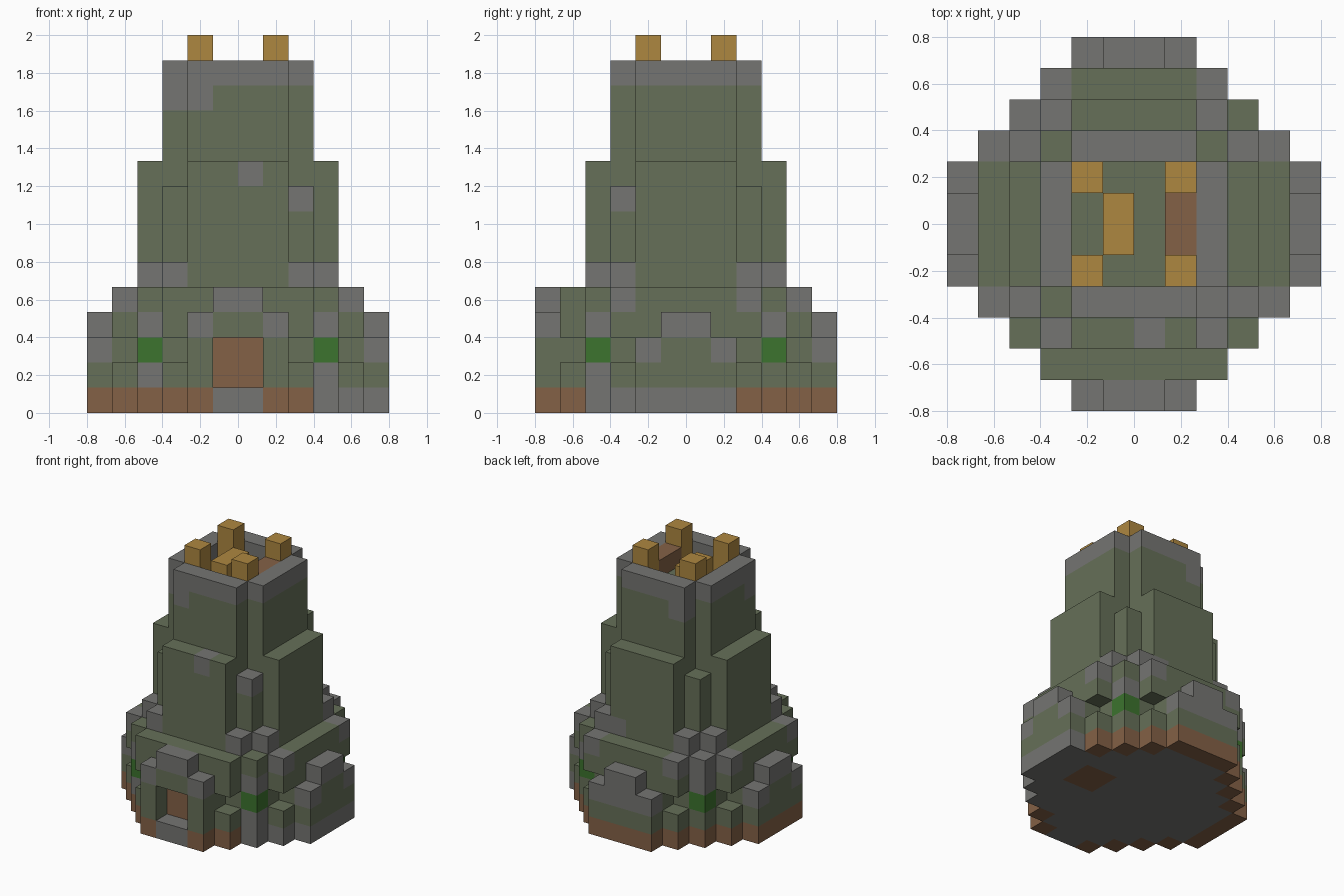
import bpy
import bmesh
from mathutils import Vector

cube = bpy.data.objects.get("Cube")
if cube:
    bpy.data.objects.remove(cube, do_unlink=True)

UNIT = 2 / 15  # one block
COLOURS = {"stone_grey": (117, 117, 114), "moss_green": (102, 112, 88),
           "earth_brown": (132, 97, 70), "golden_wood": (174, 135, 64),
           "bright_green": (60, 115, 46)}
GREY, MOSS, BROWN, GOLD, BRIGHT = range(5)


def linear(c):
    c /= 255
    return c / 12.92 if c < 0.04045 else ((c + 0.055) / 1.055) ** 2.4


materials = []
for name, rgb in COLOURS.items():
    colour = [linear(c) for c in rgb] + [1]
    mat = bpy.data.materials.new(name)
    mat.use_nodes = True
    mat.diffuse_color = colour
    bsdf = mat.node_tree.nodes["Principled BSDF"]
    bsdf.inputs["Base Color"].default_value = colour
    bsdf.inputs["Roughness"].default_value = 0.9
    materials.append(mat)

blocks = {}  # block position -> [part, colour]


def rings(x, y):
    """Distance of a block from the centre lines, larger one first."""
    a, b = max(x, -1 - x), max(y, -1 - y)
    return max(a, b), min(a, b)


def ring(part, m, ns, z0, z1, colour=MOSS):
    """Fill all blocks of one ring, repeated on the four sides."""
    for x in range(-6, 6):
        for y in range(-6, 6):
            a, b = rings(x, y)
            if a == m and b in ns:
                for z in range(z0, z1):
                    blocks[x, y, z] = [part, colour]


def box(x, y, z):
    for i in range(*x):
        for j in range(*y):
            for k in range(*z):
                yield i, j, k


def fill(part, colour, *spans):
    for p in box(*spans):
        blocks[p] = [part, colour]


def paint(colour, *spans):
    for p in box(*spans):
        if p in blocks:
            blocks[p][1] = colour


def one(x, y, z):
    return (x, x + 1), (y, y + 1), (z, z + 1)


# Round foundation slab with an earthen rim
for m in range(6):
    ring("foundation", m, range(0, 7 - m), 0, 1, GREY)
    ring("foundation", m, [6 - m] if m < 5 else [0, 1], 0, 1, BROWN)
paint(GREY, (3, 6), (-4, 2), (0, 1))
paint(GREY, (-1, 1), (-6, -5), (0, 1))
paint(BROWN, (2, 4), (-1, 1), (0, 1))

# Tower core, upper walls and corner columns
for m in (0, 1):
    ring("tower_core", m, (0, 1), 1, 13)
ring("upper_wall", 2, (0, 1), 1, 13)
ring("upper_rim", 2, (0, 1), 13, 14, GREY)
ring("corner_column", 2, (2,), 1, 9)
ring("middle_wall", 3, (0, 1), 1, 10)

# Lower ring wall with recessed corner slots
ring("lower_wall", 4, (0, 1), 1, 5)
ring("lower_step", 4, (2,), 1, 2)
ring("lower_overhang", 4, (2,), 3, 5)
ring("corner_buttress", 3, (2,), 1, 5)
ring("buttress_cap", 3, (2,), 5, 6, GREY)
ring("lantern_column", 3, (3,), 1, 5)

# Low bastions on all sides
ring("bastion", 5, (0, 1), 1, 3)
ring("bastion_side", 5, (1,), 2, 3, GREY)
ring("bastion_top", 5, (0,), 3, 4, GREY)
paint(GREY, (-2, 2), (5, 6), (2, 3))

# Front porch with a recessed door
for x in (-2, 1):
    fill("porch_post", MOSS, (x, x + 1), (-6, -5), (1, 3))
    fill("porch_post_cap", GREY, *one(x, -6, 3))
fill("porch_lintel", MOSS, (-1, 1), (-6, -5), (3, 4))
fill("porch_lintel", GREY, (-1, 1), (-6, -5), (4, 5))
for p in box((-1, 1), (-6, -5), (1, 3)):
    del blocks[p]
fill("door", BROWN, (-1, 1), (-5, -4), (1, 3))

# Rooftop posts, crate and bench
for x in (-2, 1):
    for y in (-2, 1):
        fill("roof_post", GOLD, (x, x + 1), (y, y + 1), (13, 15))
fill("roof_crate", GOLD, (-1, 0), (-1, 1), (13, 14))
fill("roof_bench", BROWN, (1, 2), (-1, 1), (13, 14))

# Lanterns and worn stone patches
for x in (-4, 3):
    paint(GREY, *one(x, -4, 1))
    for y in (-4, 3):
        paint(BRIGHT, *one(x, y, 2))
        paint(GREY, *one(x, y, 3))
for x in (-5, 4):
    for y in (-3, 2):
        paint(GREY, *one(x, y, 4))
for x in (-3, 2):
    paint(GREY, *one(x, 4, 4))
paint(GREY, *one(-4, 3, 4))
paint(GREY, *one(2, -3, 8))
paint(GREY, *one(0, -4, 9))
paint(GREY, *one(1, 3, 5))
for y in (-3, 2):
    paint(GREY, *one(-2, y, 12))
paint(GREY, *one(-3, -2, 12))


# Build each part from the outside faces of its blocks
def add_face(bm, p, axis, side, colour):
    d = [Vector((i == axis, i == (axis + 1) % 3, i == (axis + 2) % 3)) for i in range(3)]
    n, u, v = [Vector([float(j == (axis + s) % 3) for j in range(3)]) for s in range(3)]
    c = Vector(p) + (n if side > 0 else Vector())
    corners = [c, c + u, c + u + v, c + v]
    if side < 0:
        corners.reverse()
    face = bm.faces.new([bm.verts.new(q * UNIT) for q in corners])
    face.material_index = colour


meshes = {}
for p, (part, colour) in blocks.items():
    bm = meshes.setdefault(part, bmesh.new()) if part not in meshes else meshes[part]
    for axis in range(3):
        for side in (-1, 1):
            q = list(p)
            q[axis] += side
            if tuple(q) not in blocks:
                add_face(bm, p, axis, side, colour)

for part, bm in meshes.items():
    if bm.faces:
        bmesh.ops.remove_doubles(bm, verts=bm.verts, dist=0.001)
        bmesh.ops.dissolve_limit(bm, angle_limit=0.01, verts=bm.verts,
                                 edges=bm.edges, delimit={'MATERIAL'})
        mesh = bpy.data.meshes.new(part)
        bm.to_mesh(mesh)
        for mat in materials:
            mesh.materials.append(mat)
        bpy.context.collection.objects.link(bpy.data.objects.new(part, mesh))
    bm.free()
